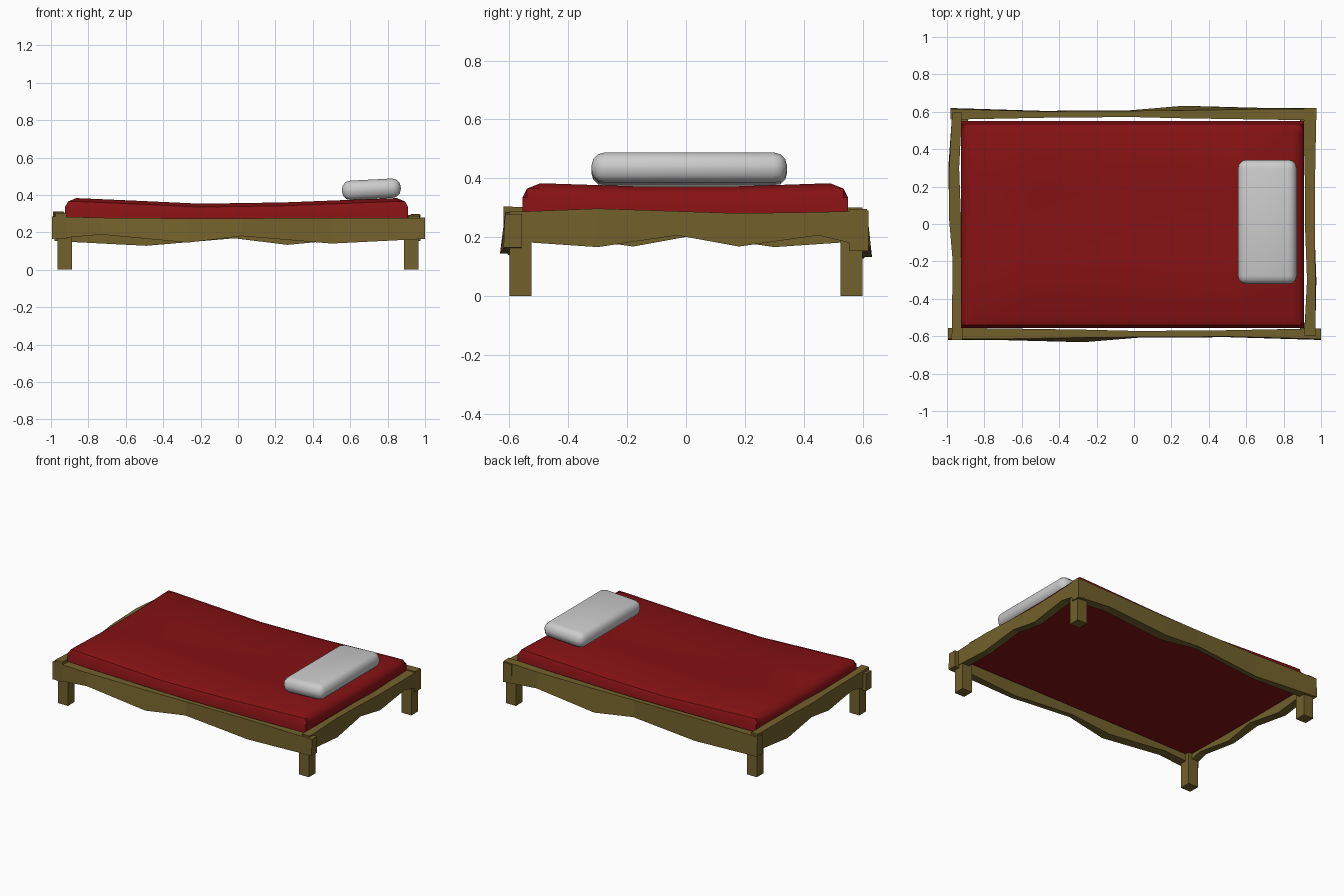
import bpy, bmesh, math
from mathutils import Matrix, Vector

if "Cube" in bpy.data.objects:
    bpy.data.objects.remove(bpy.data.objects["Cube"])


def material(name, rgb):
    m = bpy.data.materials.new(name)
    m.diffuse_color = (*rgb, 1)
    m.use_nodes = True
    m.node_tree.nodes["Principled BSDF"].inputs["Base Color"].default_value = m.diffuse_color
    return m


wood = material("wood", (0.17, 0.12, 0.025))
red = material("red_fabric", (0.24, 0.006, 0.007))


def finish(name, bm, mat=None, smooth=None):
    bmesh.ops.recalc_face_normals(bm, faces=bm.faces[:])
    me = bpy.data.meshes.new(name)
    bm.to_mesh(me)
    bm.free()
    ob = bpy.data.objects.new(name, me)
    bpy.context.collection.objects.link(ob)
    if mat:
        me.materials.append(mat)
    if smooth:
        bpy.context.view_layer.objects.active = ob
        ob.select_set(True)
        bpy.ops.object.shade_smooth_by_angle(angle=math.radians(smooth))
        ob.select_set(False)
    return ob


def box(name, size, centre, mat):
    bm = bmesh.new()
    bmesh.ops.create_cube(bm, size=1)
    bmesh.ops.scale(bm, vec=size, verts=bm.verts)
    bmesh.ops.translate(bm, vec=centre, verts=bm.verts)
    return finish(name, bm, mat)


def rail(name, stations, matrix):
    """Warped plank along x; station = x, outer top, outer bottom, inner, top z, bottom z."""
    bm = bmesh.new()
    rings = []
    for x, ot, ob, inn, top, bot in stations:
        corners = [(x, ot, top), (x, ob, bot), (x, inn, bot), (x, inn, top)]
        rings.append([bm.verts.new(matrix @ Vector(c)) for c in corners])
    for a, b in zip(rings, rings[1:]):
        for i in range(4):
            j = (i + 1) % 4
            bm.faces.new((a[i], a[j], b[j], b[i]))
    bm.faces.new(rings[0])
    bm.faces.new(rings[-1])
    return finish(name, bm, wood)


# Long rails: the back one is the front one turned half round
long_rail = [
    (-0.995, -0.615, -0.620, -0.555, 0.285, 0.165),
    (-0.73, -0.615, -0.620, -0.558, 0.278, 0.188),
    (-0.27, -0.607, -0.632, -0.565, 0.274, 0.145),
    (0.02, -0.605, -0.608, -0.572, 0.275, 0.180),
    (0.50, -0.602, -0.605, -0.568, 0.276, 0.140),
    (1.00, -0.615, -0.620, -0.558, 0.278, 0.165),
]
half_turn = Matrix.Rotation(math.pi, 4, 'Z')
rail("front_rail", long_rail, Matrix())
rail("back_rail", [(x * 0.98, a, b, c, t + 0.01, z - 0.012) for x, a, b, c, t, z in long_rail],
     half_turn)

# Short rails, drawn along x and turned to the right and left ends
short_rail = [
    (-0.60, -0.970, -0.970, -0.912, 0.287, 0.170),
    (-0.55, -0.970, -0.970, -0.912, 0.287, 0.183),
    (-0.30, -0.970, -0.975, -0.925, 0.297, 0.166),
    (-0.03, -0.967, -0.965, -0.915, 0.288, 0.206),
    (0.18, -0.967, -0.967, -0.915, 0.281, 0.168),
    (0.45, -0.972, -0.968, -0.908, 0.285, 0.206),
    (0.62, -0.975, -0.975, -0.908, 0.290, 0.165),
]
quarter = Matrix.Rotation(math.pi / 2, 4, 'Z')
rail("right_rail", short_rail, quarter)
bulge = [0, 0.005, 0.018, 0.022, 0.004, 0, 0]
rail("left_rail", [(x, a - d, b - d, c - 0.01, t + 0.014, z)
                   for (x, a, b, c, t, z), d in zip(short_rail, bulge)],
     half_turn @ quarter)

# Legs
for sx, side in ((-1, "left"), (1, "right")):
    for sy, end in ((-1, "front"), (1, "back")):
        box(f"{end}_{side}_leg", (0.077, 0.075, 0.24),
            (sx * 0.927, sy * 0.563, 0.12), wood)


# Sagging mattress: gridded top with rounded rim, straight sides
def sag(x):
    pts = [(-0.92, 0), (-0.85, 0), (-0.2, 0.030), (0.25, 0.023), (0.84, 0), (0.92, 0)]
    for (x0, s0), (x1, s1) in zip(pts, pts[1:]):
        if x <= x1:
            return s0 + (s1 - s0) * max(0, x - x0) / (x1 - x0)
    return 0


xs = [-0.925, -0.908, -0.865, -0.55, -0.2, 0.25, 0.55, 0.85, 0.893, 0.91]
ys = [-0.555, -0.54, -0.495, -0.17, 0.17, 0.49, 0.535, 0.55]
rim = [0.335, 0.365, 0.383]
bm = bmesh.new()
grid = []
for i, x in enumerate(xs):
    col = []
    for j, y in enumerate(ys):
        level = min(i, j, len(xs) - 1 - i, len(ys) - 1 - j, 2)
        z = rim[level] - sag(x) - 0.012 * max(0, 1 - (y / 0.49) ** 2)
        col.append(bm.verts.new((x, y, z)))
    grid.append(col)
for a, b in zip(grid, grid[1:]):
    for j in range(len(ys) - 1):
        bm.faces.new((a[j], b[j], b[j + 1], a[j + 1]))
edges = [e for e in bm.edges if e.is_boundary]
ext = bmesh.ops.extrude_edge_only(bm, edges=edges)["geom"]
for v in ext:
    if isinstance(v, bmesh.types.BMVert):
        v.co.z = 0.225
bmesh.ops.holes_fill(bm, edges=[e for e in bm.edges if e.is_boundary], sides=0)
finish("mattress", bm, red, 40)

# Pillow, tipped slightly up toward the head end
bm = bmesh.new()
bmesh.ops.create_cube(bm, size=1)
bmesh.ops.scale(bm, vec=(0.315, 0.665, 0.104), verts=bm.verts)
bmesh.ops.bevel(bm, geom=bm.edges[:], offset=0.046, segments=3, profile=0.5, affect='EDGES')
bmesh.ops.rotate(bm, verts=bm.verts, matrix=Matrix.Rotation(math.radians(-3), 3, 'Y'))
bmesh.ops.translate(bm, vec=(0.713, 0.011, 0.43), verts=bm.verts)
finish("pillow", bm, None, 40)
